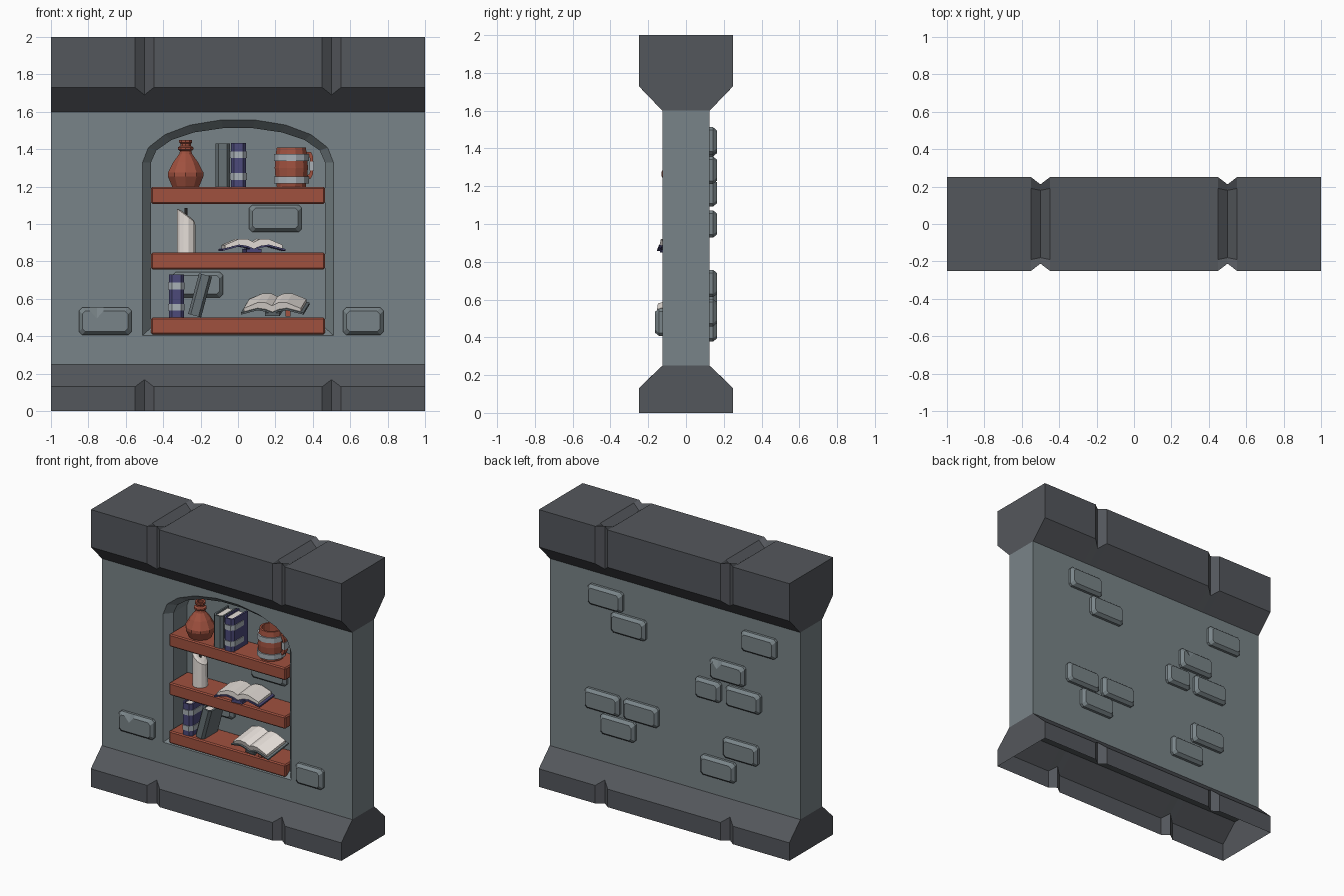
import bpy, bmesh, math
from mathutils import Matrix, Vector

if "Cube" in bpy.data.objects:
    bpy.data.objects.remove(bpy.data.objects["Cube"])


def material(name, rgb):
    m = bpy.data.materials.new(name)
    lin = [((c / 255 + 0.055) / 1.055) ** 2.4 for c in rgb]
    m.diffuse_color = (*lin, 1)
    m.use_nodes = True
    m.node_tree.nodes["Principled BSDF"].inputs["Base Color"].default_value = m.diffuse_color
    return m


STONE = material("wall stone", (121, 132, 136))
TRIM = material("dark trim stone", (84, 87, 92))
WOOD = material("red brown wood", (160, 81, 63))
NAVY = material("navy cover", (76, 74, 122))
GREY = material("grey cover", (103, 113, 117))
BAND = material("pale metal band", (168, 176, 182))
PAGE = material("page white", (230, 223, 217))
WICK = material("wick black", (50, 48, 48))


def loft(name, rings, mat, caps=True, closed=True, matrix=None):
    """Skin a list of rings (same point count) into one mesh object."""
    bm = bmesh.new()
    rows = [[bm.verts.new(p) for p in r] for r in rings]
    n = len(rows[0])
    for a, b in zip(rows, rows[1:]):
        for i in range(n if closed else n - 1):
            j = (i + 1) % n
            bm.faces.new((a[i], a[j], b[j], b[i]))
    if caps:
        bm.faces.new(rows[0])
        bm.faces.new(rows[-1])
    bmesh.ops.recalc_face_normals(bm, faces=bm.faces)
    if matrix:
        bm.transform(matrix)
    me = bpy.data.meshes.new(name)
    bm.to_mesh(me)
    bm.free()
    me.materials.append(mat)
    ob = bpy.data.objects.new(name, me)
    bpy.context.collection.objects.link(ob)
    return ob


def box(name, x0, x1, y0, y1, z0, z1, mat, matrix=None):
    ring = lambda z: [(x0, y0, z), (x1, y0, z), (x1, y1, z), (x0, y1, z)]
    return loft(name, [ring(z0), ring(z1)], mat, matrix=matrix)


def lathe(name, profile, sides, mat, pos, caps=True):
    turn = [math.tau * (i + 0.5) / sides for i in range(sides)]
    rings = [[(r * math.cos(a), r * math.sin(a), z) for a in turn] for r, z in profile]
    return loft(name, rings, mat, caps, matrix=Matrix.Translation(pos))


# --- wall with arched niche -------------------------------------------------
NICHE_BACK = 0.085


def arch(y, a, b, bottom):
    pts = [(a * math.cos(math.pi * i / 9), y, 1.33 + b * math.sin(math.pi * i / 9)) for i in range(10)]
    return pts + [(-a, y, bottom), (a, y, bottom)]


wall = box("wall", -1, 1, -0.125, 0.125, 0.25, 1.6, STONE)
outer, inner = (0.51, 0.23, 0.405), (0.465, 0.185, 0.445)
cutter = loft("niche_cutter", [arch(-0.2, *outer), arch(-0.125, *outer),
                               arch(-0.07, *inner), arch(NICHE_BACK, *inner)], STONE)
cutter.hide_render = True
cut = wall.modifiers.new("niche", 'BOOLEAN')
cut.operation, cut.solver, cut.object = 'DIFFERENCE', 'EXACT', cutter
bpy.context.view_layer.objects.active = wall
bpy.ops.object.modifier_apply(modifier=cut.name)
bpy.data.objects.remove(cutter)
# the wall's ends are hidden inside the trim
bm = bmesh.new()
bm.from_mesh(wall.data)
hidden = [f for f in bm.faces if all(v.co.z < 0.251 for v in f.verts) or all(v.co.z > 1.599 for v in f.verts)]
bmesh.ops.delete(bm, geom=hidden, context='FACES')
bm.to_mesh(wall.data)
bm.free()


# --- crown and base trim with V grooves at x = -0.5 and 0.5 ------------------
def trim(name, plain, groove, closed):
    full = lambda half, x: [(x, y, z) for y, z in half] + [(x, -y, z) for y, z in reversed(half)]
    rings = [full(plain, -1)]
    for x in (-0.5, 0.5):
        rings += [full(plain, x - 0.05), full(groove, x), full(plain, x + 0.05)]
    rings.append(full(plain, 1))
    loft(name, rings, TRIM, closed=closed)


trim("crown", [(-0.125, 1.6), (-0.25, 1.73), (-0.25, 2), (-0.19, 2)],
     [(-0.125, 1.6), (-0.212, 1.69), (-0.212, 2), (-0.18, 1.96)], True)
trim("base", [(-0.25, 0), (-0.25, 0.13), (-0.125, 0.25)],
     [(-0.212, 0), (-0.212, 0.168), (-0.125, 0.25)], False)


# --- raised bricks ------------------------------------------------------------
def brick(name, x, z, w, h, y, out, chip=None):
    """Bevelled block on plane y, rising by out; chip = notch position on the top edge."""
    def ring(dy, inset, notch):
        a, b, c = w / 2 - inset, h / 2 - inset, 0.016
        t = chip or 0
        pts = [(-a, -b + c), (-a + c, -b), (a - c, -b), (a, -b + c), (a, b - c), (a - c, b),
               (t + 0.035, b), (t, b - notch), (t - 0.035, b), (-a + c, b), (-a, b - c)]
        return [(x + px, y + dy, z + pz) for px, pz in pts]
    loft(name, [ring(0, 0, 0), ring(out * 0.45, 0, 0),
                ring(out, 0.018, 0.04 if chip is not None else 0)], STONE)


brick("front_brick_left", -0.71, 0.48, 0.28, 0.145, -0.125, -0.04, -0.045)
brick("front_brick_right", 0.67, 0.48, 0.215, 0.145, -0.125, -0.04)
brick("niche_brick_upper", 0.2, 1.03, 0.28, 0.145, NICHE_BACK, -0.04)
brick("niche_brick_lower", -0.215, 0.675, 0.27, 0.135, NICHE_BACK, -0.04)
back = [(0.545, 1.44), (0.36, 1.285), (-0.68, 1.43), (-0.43, 1.165), (-0.275, 1.0), (-0.555, 1.0),
        (0.57, 0.685), (0.26, 0.685), (0.445, 0.53), (-0.535, 0.62), (-0.355, 0.45)]
for i, (x, z) in enumerate(back):
    brick(f"back_brick_{i}", x, z, 0.2 if i == 4 else 0.275, 0.145, 0.125, 0.04, 0.07 if i == 3 else None)

# --- shelves --------------------------------------------------------------------
for i, z in enumerate((0.41, 0.757, 1.108)):
    s = box(f"shelf_{i}", -0.465, 0.465, -0.125, NICHE_BACK, z, z + 0.09, WOOD)
    bev = s.modifiers.new("soft edges", 'BEVEL')
    bev.width, bev.segments = 0.008, 1


# --- closed books ------------------------------------------------------------------
def closed_book(name, x, z, w, h, mat, tilt=0, bands=False):
    m = Matrix.Translation((x, 0, z)) @ Matrix.Rotation(math.radians(tilt), 4, 'Y')
    a, f, b = w / 2, -0.12, 0.05

    def cover(g, z0, z1, end, label, mt):
        # U-shaped cover with a rounded spine
        out = [(-a - g, end), (-a - g, f + 0.02), (-a * 0.6, f - g), (a * 0.6, f - g), (a + g, f + 0.02), (a + g, end)]
        k = a - 0.012
        ins = [(k, end), (k, f + 0.025), (k * 0.6, f + 0.012), (-k * 0.6, f + 0.012), (-k, f + 0.025), (-k, end)]
        loft(label, [[(px, py, zz) for px, py in out + ins] for zz in (z0, z1)], mt, matrix=m)
    cover(0, 0, h, b, name + "_cover", mat)
    box(name + "_pages", -a + 0.011, a - 0.011, f + 0.02, b - 0.012, 0.01, h - 0.012, PAGE, m)
    if bands:
        for i, t in enumerate((0.24, 0.73)):
            cover(0.005, h * t - 0.018, h * t + 0.018, b - 0.05, f"{name}_band_{i}", BAND)


closed_book("upper_grey_book", -0.082, 1.198, 0.076, 0.232, GREY)
closed_book("upper_navy_book", 0.003, 1.198, 0.08, 0.235, NAVY, bands=True)
closed_book("lower_navy_book", -0.33, 0.5, 0.08, 0.23, NAVY, bands=True)
closed_book("leaning_grey_book", -0.232, 0.51, 0.072, 0.225, GREY, tilt=15)


# --- open books ---------------------------------------------------------------------
def open_book(name, pos, turn, tilt, mat):
    m = (Matrix.Translation(pos) @ Matrix.Rotation(math.radians(turn), 4, 'Z')
         @ Matrix.Rotation(math.radians(tilt), 4, 'X'))
    top = [(0, 0.055), (0.035, 0.072), (0.08, 0.072), (0.155, 0.04)]
    low = [(0.155, 0.022), (0.08, 0.042), (0.035, 0.035), (0, 0.02)]
    cov = [(0, 0.02), (0.035, 0.035), (0.08, 0.042), (0.17, 0.018)]
    for s, side in ((-1, "left"), (1, "right")):
        loft(f"{name}_pages_{side}", [[(s * x, y, z) for x, z in top + low] for y in (-0.09, 0.09)], PAGE, matrix=m)
        shell = cov + [(x, z - 0.01) for x, z in reversed(cov)]
        loft(f"{name}_cover_{side}", [[(s * x, y, z) for x, z in shell] for y in (-0.1, 0.1)], mat, matrix=m)
    box(name + "_spine", -0.04, 0.04, -0.1, 0.1, 0, 0.018, mat, m)


open_book("middle_open_book", (0.075, -0.035, 0.848), 6, 0, NAVY)
open_book("lower_open_book", (0.2, -0.03, 0.535), -10, 16, GREY)
box("bookmark_ribbon", 0.255, 0.28, -0.13, -0.122, 0.505, 0.555, WOOD)

# --- jug -----------------------------------------------------------------------------
lathe("jug", [(0.075, 1.198), (0.1, 1.255), (0.1, 1.275), (0.07, 1.33), (0.036, 1.375), (0.032, 1.39), (0.043, 1.398),
              (0.043, 1.41), (0.03, 1.418), (0.03, 1.43), (0.036, 1.435), (0.036, 1.448), (0.022, 1.448), (0.018, 1.40)],
      10, WOOD, (-0.28, -0.03, 0))

# --- barrel mug -------------------------------------------------------------------------
mug = (0.285, -0.025, 0)
lathe("mug_body", [(0.08, 1.198), (0.088, 1.25), (0.092, 1.3), (0.088, 1.36), (0.08, 1.41), (0.065, 1.41), (0.065, 1.25)],
      12, WOOD, mug)
for i, z in enumerate((1.235, 1.355)):
    lathe(f"mug_band_{i}", [(0.08, z - 0.018), (0.097, z - 0.018), (0.097, z + 0.018), (0.08, z + 0.018)],
          12, BAND, mug, caps=False)
path = [(0.365, 1.385), (0.39, 1.385), (0.402, 1.36), (0.402, 1.27), (0.39, 1.245), (0.365, 1.235)]
inside = [(0.365, 1.36), (0.38, 1.36), (0.385, 1.35), (0.385, 1.28), (0.38, 1.265), (0.365, 1.26)]
loft("mug_handle", [[(x, y, z) for x, z in path + inside[::-1]] for y in (-0.045, -0.005)], WOOD)
box("mug_handle_clasp", 0.381, 0.407, -0.049, -0.001, 1.285, 1.335, BAND)

# --- candle with slanted top --------------------------------------------------------------
candle = lathe("candle", [(0.052, 0.845), (0.05, 1.045), (0.03, 1.052)], 12, PAGE, (-0.277, -0.035, 0))
for v in candle.data.vertices:
    if v.co.z > 1.0:
        v.co.z -= (v.co.x + 0.277) * 0.75
lathe("candle_wick", [(0.009, 1.03), (0.009, 1.085)], 6, WICK, (-0.277, -0.035, 0))
